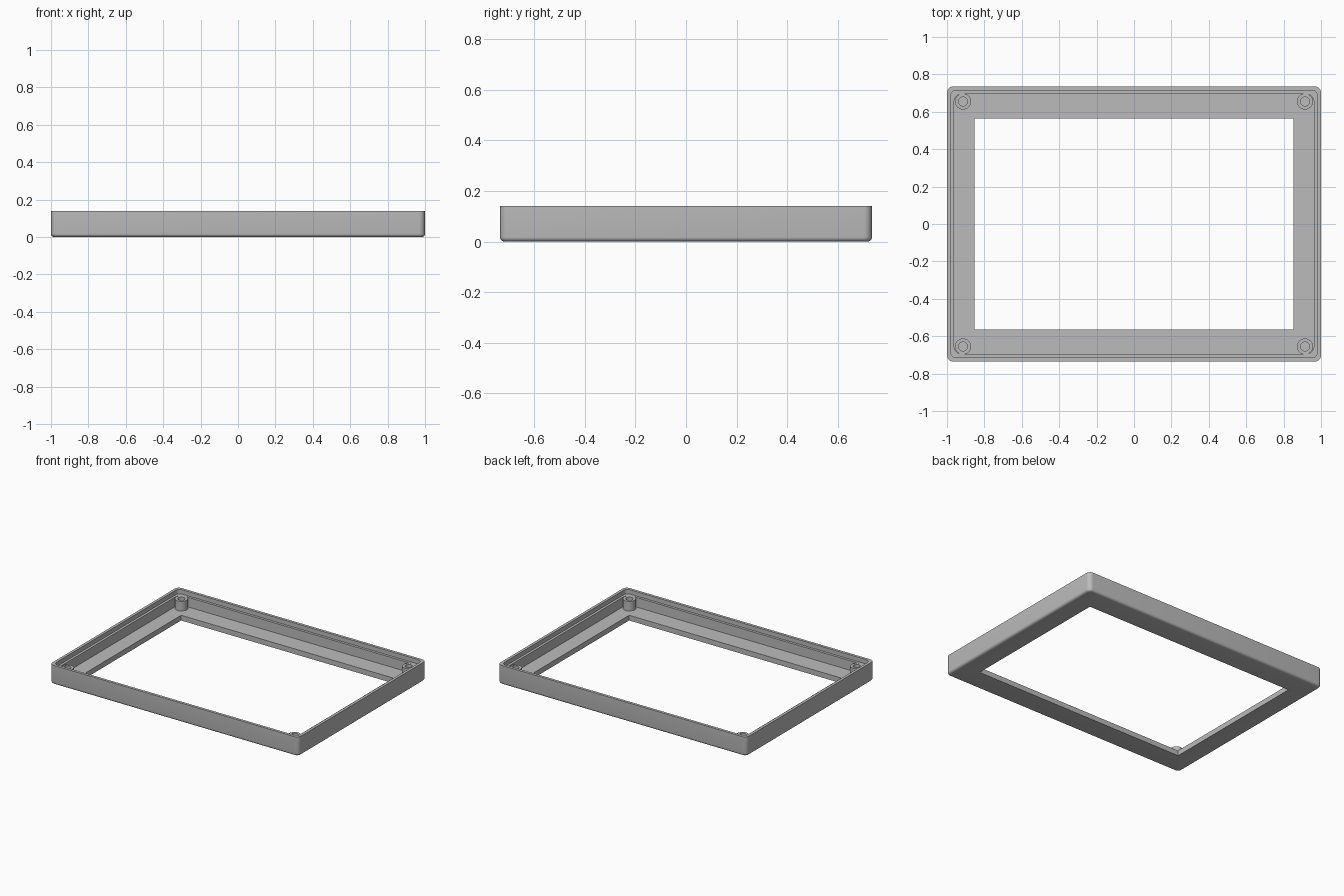
import bpy, bmesh
from math import sin, cos, pi, radians

cube = bpy.data.objects.get("Cube")
if cube:
    bpy.data.objects.remove(cube, do_unlink=True)

grey = bpy.data.materials.new("plain grey")
grey.use_nodes = True
colour = (0.5, 0.5, 0.5, 1)
grey.diffuse_color = colour
grey.node_tree.nodes["Principled BSDF"].inputs["Base Color"].default_value = colour

HX, HY, TOP, FLOOR = 1.0, 0.735, 0.14, 0.038


def rounded_ring(hx, hy, r, z, cx=0, cy=0, steps=8):
    """Points round a rounded rectangle (a circle when hx = hy = r)."""
    points = []
    for k, (sx, sy) in enumerate([(1, 1), (-1, 1), (-1, -1), (1, -1)]):
        for i in range(steps):
            a = (k + i / (steps - 1)) * pi / 2
            points.append((cx + sx * (hx - r) + r * cos(a),
                           cy + sy * (hy - r) + r * sin(a), z))
    return points


def loft(name, rings, closed):
    """Skin a series of rings with quads."""
    bm = bmesh.new()
    loops = [[bm.verts.new(p) for p in ring] for ring in rings]
    pairs = list(zip(loops, loops[1:]))
    if closed:
        pairs.append((loops[-1], loops[0]))
    for a, b in pairs:
        n = len(a)
        for i in range(n):
            j = (i + 1) % n
            bm.faces.new((a[i], a[j], b[j], b[i]))
    bmesh.ops.remove_doubles(bm, verts=bm.verts, dist=1e-5)
    bmesh.ops.recalc_face_normals(bm, faces=bm.faces)
    mesh = bpy.data.meshes.new(name)
    bm.to_mesh(mesh)
    bm.free()
    obj = bpy.data.objects.new(name, mesh)
    mesh.materials.append(grey)
    bpy.context.collection.objects.link(obj)
    bpy.ops.object.select_all(action='DESELECT')
    obj.select_set(True)
    bpy.context.view_layer.objects.active = obj
    bpy.ops.object.shade_smooth_by_angle(angle=radians(30))
    return obj


# Bezel: window edge, filleted underside, outer wall, stepped rim, inner floor
rings = [rounded_ring(0.853, 0.565, 0, 0)]
fillet = 0.018
for i in range(6):
    a = i / 5 * pi / 2
    inset = fillet * (1 - sin(a))
    rings.append(rounded_ring(HX - inset, HY - inset, 0.032 - inset, fillet * (1 - cos(a))))
rings.append(rounded_ring(HX, HY, 0.032, TOP))
for inset, radius, z in [(0.02, 0.03, TOP), (0.02, 0.03, 0.108),
                         (0.038, 0.045, 0.108), (0.038, 0.045, FLOOR)]:
    rings.append(rounded_ring(HX - inset, HY - inset, radius, z))
rings.append(rounded_ring(0.853, 0.565, 0, FLOOR))
loft("bezel_frame", rings, True)

# Hollow screw posts in the corners
for sx, x_word in [(-1, "right"), (1, "left")]:
    for sy, y_word in [(-1, "front"), (1, "back")]:
        profile = [(0.043, FLOOR - 0.005), (0.043, 0.108), (0.024, 0.108),
                   (0.024, FLOOR + 0.002), (0, FLOOR + 0.002)]
        loft(f"screw_post_{y_word}_{x_word}",
             [rounded_ring(r, r, r, z, sx * 0.914, sy * 0.655) for r, z in profile], False)
